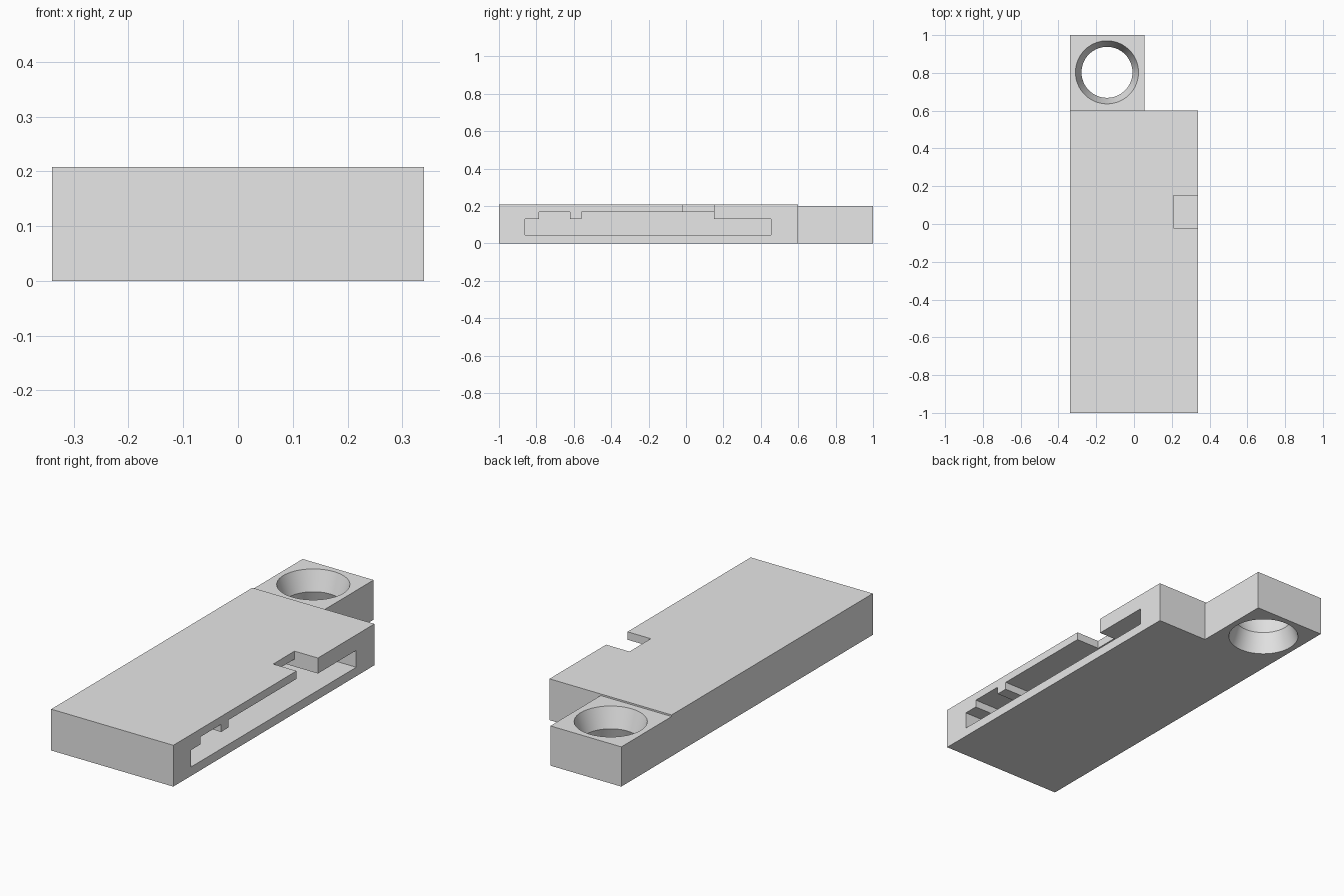
import bpy
import bmesh
import math

default = bpy.data.objects.get("Cube")
if default:
    bpy.data.objects.remove(default, do_unlink=True)

grey = bpy.data.materials.new("light_grey")
grey.use_nodes = True
colour = (0.8, 0.8, 0.8, 1.0)
grey.diffuse_color = colour
grey.node_tree.nodes["Principled BSDF"].inputs["Base Color"].default_value = colour


def finish(name, bm):
    bmesh.ops.recalc_face_normals(bm, faces=bm.faces[:])
    mesh = bpy.data.meshes.new(name)
    bm.to_mesh(mesh)
    bm.free()
    mesh.materials.append(grey)
    obj = bpy.data.objects.new(name, mesh)
    bpy.context.collection.objects.link(obj)
    return obj


def side_prism(name, x0, x1, profile):
    """Extrude a (y, z) profile along x."""
    bm = bmesh.new()
    face = bm.faces.new([bm.verts.new((x0, y, z)) for y, z in profile])
    new = bmesh.ops.extrude_face_region(bm, geom=[face])["geom"]
    verts = [v for v in new if isinstance(v, bmesh.types.BMVert)]
    bmesh.ops.translate(bm, vec=(x1 - x0, 0, 0), verts=verts)
    return finish(name, bm)


def box(name, x0, x1, y0, y1, z0, z1):
    return side_prism(name, x0, x1, [(y0, z0), (y1, z0), (y1, z1), (y0, z1)])


def lathe(name, cx, cy, rings, sides=64):
    """Closed solid from (radius, z) rings around a vertical axis."""
    bm = bmesh.new()
    loops = []
    for r, z in rings:
        angles = [math.tau * i / sides for i in range(sides)]
        loops.append([bm.verts.new((cx + r * math.cos(a), cy + r * math.sin(a), z))
                      for a in angles])
    for low, high in zip(loops, loops[1:]):
        for i in range(sides):
            j = (i + 1) % sides
            bm.faces.new((low[i], low[j], high[j], high[i]))
    bm.faces.new(loops[0])
    bm.faces.new(loops[-1])
    return finish(name, bm)


def cut(obj, cutter):
    cutter.hide_render = True
    mod = obj.modifiers.new("cut", 'BOOLEAN')
    mod.operation = 'DIFFERENCE'
    mod.solver = 'EXACT'
    mod.object = cutter
    bpy.context.view_layer.objects.active = obj
    bpy.ops.object.modifier_apply(modifier=mod.name)
    bpy.data.objects.remove(cutter, do_unlink=True)


# Main case
LEFT, BACK, TOP = 0.34, 0.6, 0.208
case = box("case", -LEFT, LEFT, -1, BACK, 0, TOP)

# Stepped pocket opening on the left side
low, mid, high = 0.045, 0.13, 0.168
pocket = [(-0.86, low), (0.455, low), (0.455, mid), (0.15, mid), (0.15, high),
          (-0.56, high), (-0.56, mid), (-0.62, mid), (-0.62, high),
          (-0.785, high), (-0.785, mid), (-0.86, mid)]
cut(case, side_prism("pocket_cutter", -0.2, 0.4, pocket))

# Thumb notch through the top
cut(case, box("notch_cutter", 0.21, 0.4, -0.02, 0.15, 0.1, 0.3))

# Hanging tab with a hole flared at both ends
tab = box("hanging_tab", -LEFT, 0.055, BACK, 1, 0, 0.2)
waist, rim, over = 0.135, 0.167, 0.1736
cut(tab, lathe("hole_cutter", -0.143, 0.803,
               [(over, -0.02), (rim, 0), (waist, 0.1), (rim, 0.2), (over, 0.22)]))

# Smooth the flared hole, keep its edges sharp
bpy.ops.object.select_all(action='DESELECT')
tab.select_set(True)
bpy.context.view_layer.objects.active = tab
bpy.ops.object.shade_smooth_by_angle(angle=math.radians(25))
